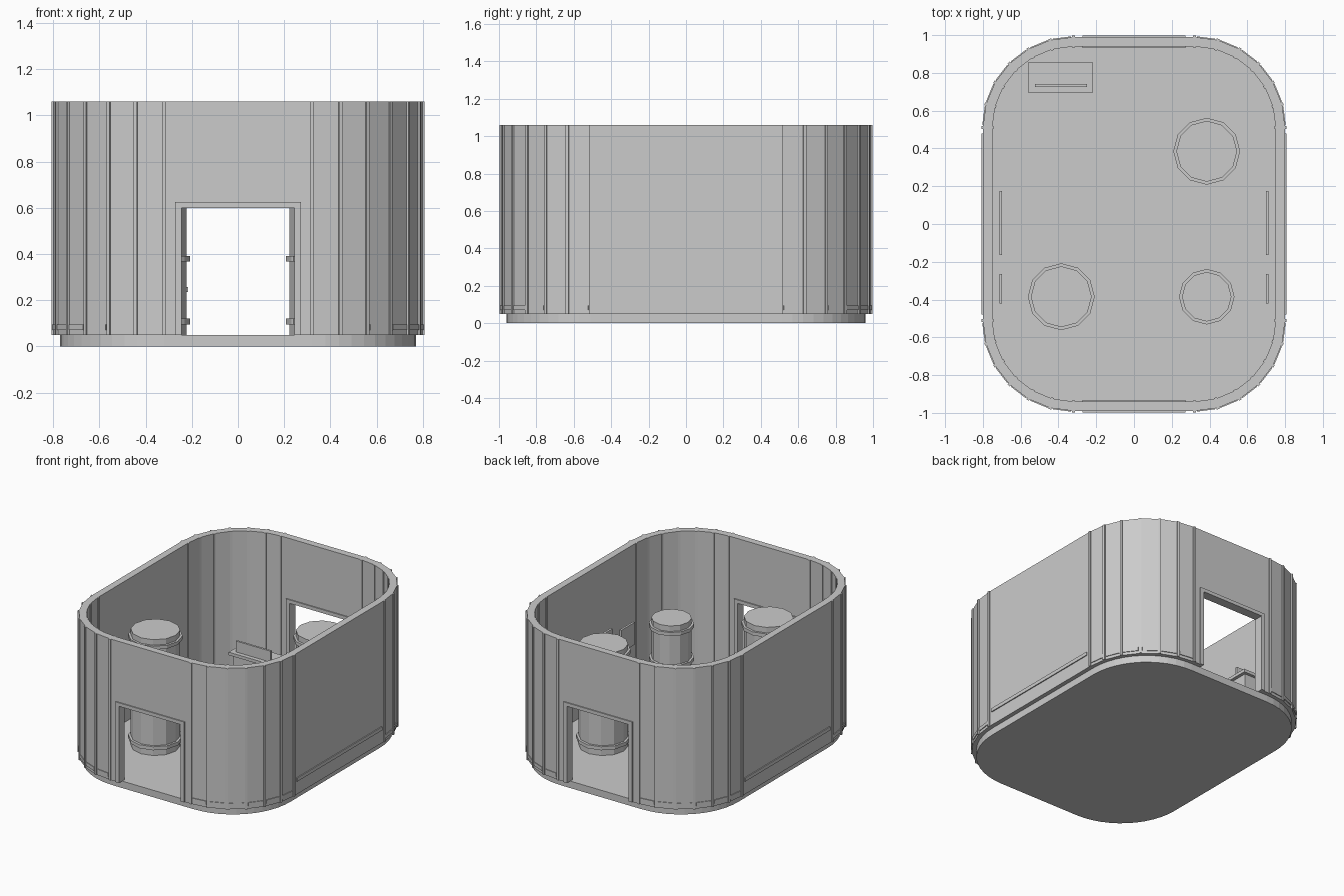
import bpy, bmesh, math
from mathutils import Matrix

if "Cube" in bpy.data.objects:
    bpy.data.objects.remove(bpy.data.objects["Cube"])

grey = bpy.data.materials.new("light_grey")
grey.diffuse_color = (0.6, 0.6, 0.6, 1)
grey.use_nodes = True
grey.node_tree.nodes["Principled BSDF"].inputs["Base Color"].default_value = grey.diffuse_color
CX, CY = 0.32, 0.51          # centres of the rounded corners


def finish(name, bm):
    bmesh.ops.recalc_face_normals(bm, faces=bm.faces)
    me = bpy.data.meshes.new(name)
    bm.to_mesh(me)
    bm.free()
    me.materials.append(grey)
    ob = bpy.data.objects.new(name, me)
    bpy.context.collection.objects.link(ob)
    return ob


def add_box(bm, x0, x1, y0, y1, z0, z1, m=Matrix()):
    s = Matrix.Diagonal((x1 - x0, y1 - y0, z1 - z0, 1))
    t = Matrix.Translation(((x0 + x1) / 2, (y0 + y1) / 2, (z0 + z1) / 2))
    bmesh.ops.create_cube(bm, size=1, matrix=m @ t @ s)


def box(name, *dims):
    bm = bmesh.new()
    add_box(bm, *dims)
    return finish(name, bm)


def outline(r, steps):
    """Rounded rectangle around the four corner centres."""
    pts = []
    for q, (sx, sy) in enumerate(((1, 1), (-1, 1), (-1, -1), (1, -1))):
        for i in range(steps + 1):
            a = math.radians(90 * q + 90 * i / steps)
            pts.append((sx * CX + r * math.cos(a), sy * CY + r * math.sin(a)))
    return pts


# Floor slab
bm = bmesh.new()
face = bm.faces.new([bm.verts.new((x, y, 0)) for x, y in outline(0.45, 12)])
ext = bmesh.ops.extrude_face_region(bm, geom=[face])
bmesh.ops.translate(bm, vec=(0, 0, 0.05),
                    verts=[v for v in ext["geom"] if isinstance(v, bmesh.types.BMVert)])
finish("floor_slab", bm)

# Wall ring with a doorway at each end
bm = bmesh.new()
loops = [[bm.verts.new((x, y, z)) for x, y in outline(r, 6)]
         for r, z in ((0.48, 0.05), (0.48, 1.06), (0.43, 1.06), (0.43, 0.05))]
n = len(loops[0])
for k in range(4):
    a, b = loops[k], loops[(k + 1) % 4]
    for i in range(n):
        j = (i + 1) % n
        bm.faces.new((a[i], a[j], b[j], b[i]))
wall = finish("wall", bm)
cutter = box("doorway_cutter", -0.25, 0.25, -1.2, 1.2, -0.1, 0.605)
cutter.hide_render = True
cutter.hide_viewport = True
cutter.display_type = 'WIRE'
mod = wall.modifiers.new("doorways", 'BOOLEAN')
mod.operation = 'DIFFERENCE'
mod.solver = 'EXACT'
mod.object = cutter

# Corner ribs at each bend, and low trim strips between them
ribs, trim = bmesh.new(), bmesh.new()
for q, (sx, sy) in enumerate(((1, 1), (-1, 1), (-1, -1), (1, -1))):
    base = Matrix.Translation((sx * CX, sy * CY, 0))
    for i in range(7):
        m = base @ Matrix.Rotation(math.radians(90 * q + 15 * i), 4, 'Z')
        add_box(ribs, 0.424, 0.487, -0.008, 0.008, 0.05, 1.06, m)
    for i in range(6):
        m = base @ Matrix.Rotation(math.radians(90 * q + 15 * i + 7.5), 4, 'Z')
        add_box(trim, 0.47, 0.481, -0.05, 0.05, 0.07, 0.095, m)
finish("corner_ribs", ribs)
finish("corner_trim", trim)

# Door frames
for side, s in (("front", -1), ("back", 1)):
    y0, y1 = sorted((s * 0.932, s * 0.998))
    box(side + "_door_lintel", -0.272, 0.272, y0, y1, 0.6, 0.625)
    for lr, t in (("left", -1), ("right", 1)):
        x0, x1 = sorted((t * 0.245, t * 0.272))
        box(f"{side}_door_{lr}_post", x0, x1, y0, y1, 0.05, 0.6)

# Side rails outside and flat panels inside
for side, s in (("left", -1), ("right", 1)):
    x0, x1 = sorted((s * 0.79, s * 0.807))
    box(side + "_outer_rail", x0, x1, -0.48, 0.48, 0.145, 0.17)
    x0, x1 = sorted((s * 0.698, s * 0.713))
    box(side + "_large_panel", x0, x1, -0.165, 0.175, 0.36, 0.59)
    box(side + "_small_panel", x0, x1, -0.42, -0.265, 0.38, 0.54)


# Banded storage tanks
def tank(name, x, y, r, top):
    bm = bmesh.new()

    def drum(rad, z0, z1):
        bmesh.ops.create_cone(bm, cap_ends=True, segments=12, radius1=rad, radius2=rad,
                              depth=z1 - z0, matrix=Matrix.Translation((x, y, (z0 + z1) / 2)))
    drum(r - 0.016, 0.05, top)
    for z in (0.108, 0.38, top - 0.052):
        drum(r, z - 0.0125, z + 0.0125)
    finish(name, bm)


tank("tall_tank", -0.385, -0.385, 0.177, 0.88)
tank("medium_tank", 0.385, 0.385, 0.177, 0.78)
tank("small_tank", 0.385, -0.385, 0.147, 0.67)

# Desk with an upright screen
box("desk_body", -0.54, -0.24, 0.715, 0.835, 0.05, 0.235)
box("desk_top", -0.56, -0.217, 0.695, 0.855, 0.235, 0.257)
box("desk_screen", -0.525, -0.25, 0.725, 0.74, 0.257, 0.335)
